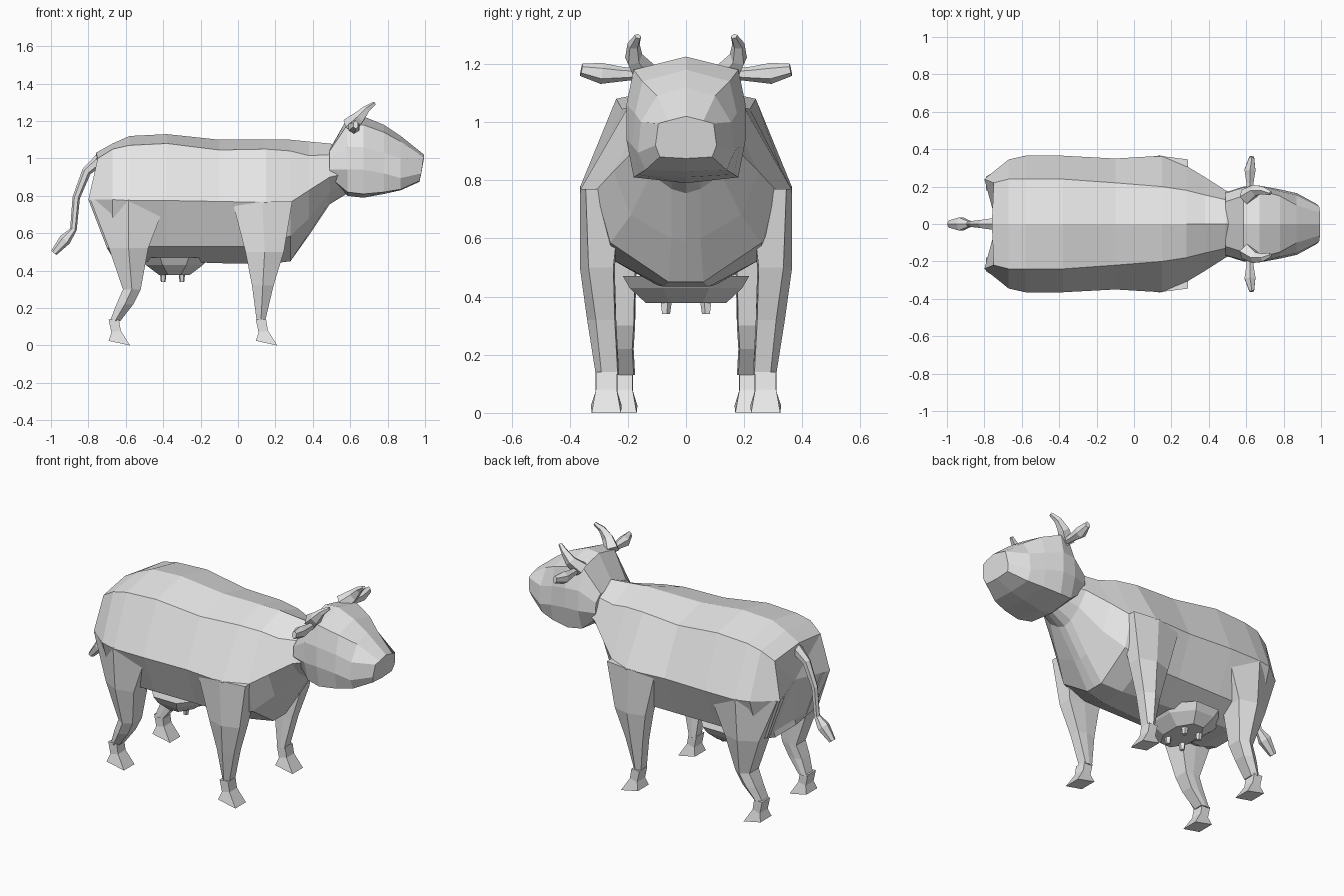
import bpy, bmesh, math
from mathutils import Vector

mat = bpy.data.materials.new("light grey")
mat.diffuse_color = (0.8, 0.8, 0.8, 1)


def loft(name, rings, mirror=False, poles=(None, None)):
    """Skin closed rings of points; each end is an n-gon or a fan to a pole."""
    bm = bmesh.new()
    vs = [[bm.verts.new(p) for p in r] for r in rings]
    n = len(rings[0])
    for a, b in zip(vs, vs[1:]):
        for i in range(n):
            j = (i + 1) % n
            bm.faces.new((a[i], a[j], b[j], b[i]))
    for end, pole in zip((vs[0], vs[-1]), poles):
        if pole:
            c = bm.verts.new(pole)
            for i in range(n):
                bm.faces.new((end[i], end[(i + 1) % n], c))
        else:
            bm.faces.new(end)
    bmesh.ops.recalc_face_normals(bm, faces=bm.faces)
    me = bpy.data.meshes.new(name)
    bm.to_mesh(me)
    bm.free()
    me.materials.append(mat)
    ob = bpy.data.objects.new(name, me)
    bpy.context.collection.objects.link(ob)
    if mirror:
        m = ob.modifiers.new("mirror", 'MIRROR')
        m.use_axis = (False, True, False)
    return ob


def section(x, ztop, *rest, dx=(0, 0, 0, 0, 0, 0)):
    """Symmetric cross-section: centre top, four side points, centre bottom."""
    zbot = rest[-1]
    side = [(x + dx[i + 1], rest[2 * i], rest[2 * i + 1]) for i in range(4)]
    return ([(x + dx[0], 0, ztop)] + side + [(x + dx[5], 0, zbot)]
            + [(a, -b, c) for a, b, c in reversed(side)])


def tube(name, steps, ref, n=6, mirror=False, start=0.0):
    """Tube through (centre, half width across, half width along ref)."""
    pts = [Vector(s[0]) for s in steps]
    rings = []
    for k, (_, a, b) in enumerate(steps):
        d = (pts[min(k + 1, len(pts) - 1)] - pts[max(k - 1, 0)]).normalized()
        u = d.cross(Vector(ref)).normalized()
        v = u.cross(d)
        angs = [start + 2 * math.pi * i / n for i in range(n)]
        rings.append([pts[k] + u * a * math.cos(t) + v * b * math.sin(t) for t in angs])
    return loft(name, rings, mirror)


# Trunk: x, top, ridge, widest point, lower flank, belly edge, belly centre
rump = section(-0.75, 1.03, 0.22, 1.0, 0.24, 0.78, 0.22, 0.52, 0.10, 0.50, 0.50,
               dx=(-0.01, 0.0, -0.05, 0.05, 0.09, 0.09))
trunk = [
    (-0.67, 1.08, 0.24, 1.05, 0.345, 0.78, 0.26, 0.52, 0.10, 0.47, 0.47),
    (-0.58, 1.12, 0.24, 1.07, 0.365, 0.775, 0.26, 0.53, 0.12, 0.45, 0.45),
    (-0.38, 1.13, 0.24, 1.08, 0.365, 0.775, 0.26, 0.53, 0.12, 0.45, 0.45),
    (-0.10, 1.10, 0.22, 1.045, 0.35, 0.77, 0.26, 0.53, 0.10, 0.44, 0.44),
    (0.15, 1.10, 0.20, 1.05, 0.365, 0.765, 0.26, 0.53, 0.08, 0.435, 0.435),
    (0.28, 1.10, 0.18, 1.04, 0.31, 0.765, 0.26, 0.585, 0.06, 0.45, 0.45),
    (0.38, 1.09, 0.155, 1.015, 0.25, 0.83, 0.19, 0.68, 0.05, 0.60, 0.59),
    (0.49, 1.08, 0.13, 1.02, 0.18, 0.90, 0.12, 0.82, 0.05, 0.77, 0.755),
    (0.58, 1.06, 0.10, 1.00, 0.14, 0.92, 0.09, 0.86, 0.04, 0.82, 0.81),
]
loft("trunk", [rump] + [section(*t) for t in trunk], poles=((-0.735, 0, 0.8), None))

# Head: same section layout, from neck to muzzle
skull = [
    (0.49, 1.05, 0.12, 1.04, 0.165, 1.0, 0.17, 0.94, 0.13, 0.90, 0.89),
    (0.585, 1.215, 0.15, 1.18, 0.195, 1.06, 0.20, 0.94, 0.165, 0.82, 0.80),
    (0.67, 1.225, 0.18, 1.18, 0.205, 1.06, 0.205, 0.94, 0.18, 0.81, 0.79),
    (0.78, 1.18, 0.15, 1.14, 0.175, 1.03, 0.185, 0.92, 0.165, 0.82, 0.81),
    (0.87, 1.12, 0.10, 1.09, 0.155, 1.0, 0.165, 0.895, 0.14, 0.835, 0.83),
]
nose = section(0.995, 1.02, 0.06, 1.005, 0.095, 0.995, 0.105, 0.92, 0.09, 0.88, 0.875,
               dx=(0, 0, -0.005, -0.015, -0.025, -0.025))
loft("head", [section(*s) for s in skull] + [nose])

# Horns and ears
tube("horns", [((0.60, 0.145, 1.17), 0.05, 0.045), ((0.65, 0.18, 1.22), 0.035, 0.032),
               ((0.69, 0.18, 1.265), 0.02, 0.022), ((0.73, 0.165, 1.295), 0.01, 0.012)],
     (0, 1, 0), 5, True)
tube("ears", [((0.62, 0.16, 1.165), 0.018, 0.02), ((0.62, 0.22, 1.165), 0.025, 0.022),
              ((0.62, 0.29, 1.167), 0.036, 0.034), ((0.63, 0.36, 1.18), 0.022, 0.014)],
     (1, 0, 0), 6, True)


def leg(name, rows):
    """Six-sided leg from rows of z, back x, front x, inner y, outer y, bevel."""
    rings = []
    for z, x0, x1, y0, y1, c in rows:
        xm, f = (x0 + x1) / 2, min(c, 0.03)
        rings.append([(x0, y0, z), (x0, y1 - c, z), (xm, y1, z), (x1, y1 - f, z),
                      (x1, y0, z), (xm, y0 - 0.005, z)])
    loft(name, rings, True)


# Legs
leg("front_legs", [(0.77, -0.03, 0.29, 0.22, 0.365, 0.02),
                   (0.50, 0.04, 0.245, 0.25, 0.365, 0.03),
                   (0.32, 0.075, 0.19, 0.245, 0.34, 0.03),
                   (0.13, 0.10, 0.145, 0.235, 0.31, 0.02)])
leg("hind_legs", [(0.78, -0.79, -0.38, 0.18, 0.365, 0.11),
                  (0.52, -0.69, -0.48, 0.175, 0.345, 0.06),
                  (0.30, -0.615, -0.52, 0.18, 0.30, 0.03),
                  (0.22, -0.65, -0.56, 0.185, 0.285, 0.025),
                  (0.13, -0.685, -0.63, 0.18, 0.26, 0.02)])


# Hooves: flared wedges with a sloping front
def hoof(name, x, y, w):
    rows = [(0.14, 0.14, 0.0, 0.055, w), (0.07, 0.08, 0.015, 0.065, w),
            (0.025, 0.0, 0.0, 0.115, w + 0.015)]
    rings = [[(x + a, y - h, zb), (x + a, y + h, zb), (x + b, y + h * 0.95, zf),
              (x + b, y - h * 0.95, zf)] for zb, zf, a, b, h in rows]
    loft(name, rings, True)


hoof("front_hooves", 0.095, 0.274, 0.038)
hoof("hind_hooves", -0.692, 0.22, 0.038)

# Tail with a thicker tuft
tube("tail", [((-0.72, 0, 1.01), 0.035, 0.04), ((-0.81, 0, 0.93), 0.025, 0.025),
              ((-0.865, 0, 0.79), 0.02, 0.018), ((-0.88, 0, 0.62), 0.018, 0.018),
              ((-0.925, 0, 0.565), 0.032, 0.04), ((-0.985, 0, 0.495), 0.018, 0.022)],
     (0, 1, 0), 6)

# Udder and teats
tube("udder", [((-0.34, 0, 0.47), 0.235, 0.20), ((-0.34, 0, 0.43), 0.21, 0.165),
               ((-0.34, 0, 0.378), 0.15, 0.09)], (1, 0, 0), 8, False, math.pi / 8)
for k, x in enumerate((-0.40, -0.30)):
    tube("teats_%d" % (k + 1), [((x, 0.07, 0.40), 0.024, 0.02),
                                ((x, 0.07, 0.34), 0.015, 0.013)], (1, 0, 0), 5, True)
